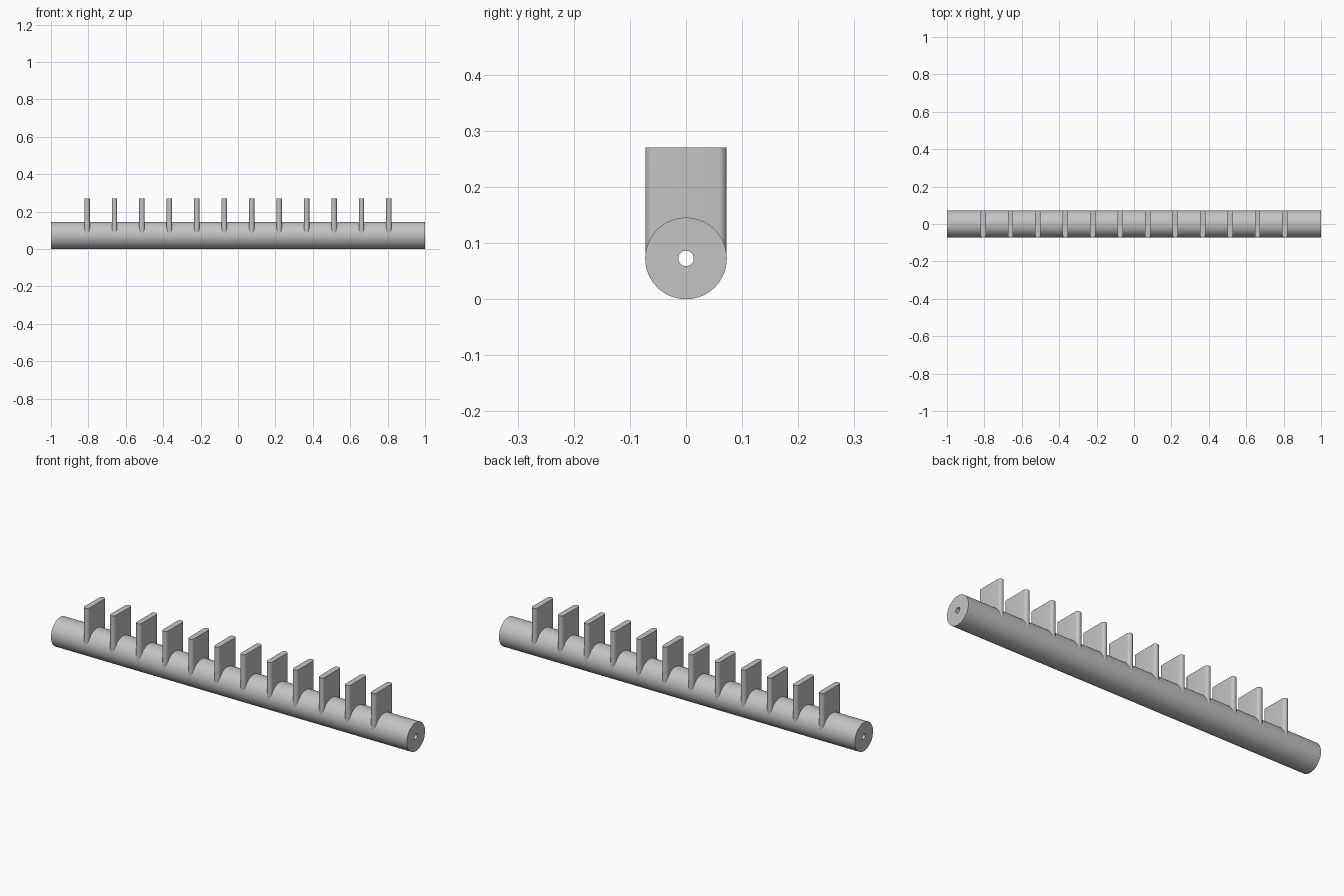
import bpy
import bmesh
from math import pi, sin, cos, sqrt

cube = bpy.data.objects.get("Cube")
if cube:
    bpy.data.objects.remove(cube, do_unlink=True)

LENGTH = 2.0
ROD_R = 0.0727
BORE_R = 0.0137
FIN_HALF_WIDTH = 0.0725
FIN_T = 0.029
FIN_TOP = 0.27
FIN_COUNT = 12
FIN_REACH = 0.807    # x of the outermost fins

grey = bpy.data.materials.new("light_grey")
grey.use_nodes = True
colour = (0.55, 0.55, 0.55, 1)
grey.diffuse_color = colour
grey.node_tree.nodes["Principled BSDF"].inputs["Base Color"].default_value = colour


def finish(bm, name):
    """Turn a bmesh into a mesh with the grey material and smooth curves."""
    bmesh.ops.recalc_face_normals(bm, faces=bm.faces)
    mesh = bpy.data.meshes.new(name)
    bm.to_mesh(mesh)
    bm.free()
    mesh.materials.append(grey)
    return mesh


def place(mesh, name, x=0.0):
    obj = bpy.data.objects.new(name, mesh)
    obj.location.x = x
    bpy.context.collection.objects.link(obj)
    return obj


def smooth(obj):
    bpy.ops.object.select_all(action='DESELECT')
    obj.select_set(True)
    bpy.context.view_layer.objects.active = obj
    bpy.ops.object.shade_smooth_by_angle(angle=pi / 6)


# Rod: a tube section spun around the x axis, with a bore right through
bm = bmesh.new()
h = LENGTH / 2
section = [bm.verts.new((x, 0, ROD_R + r))
           for x, r in ((-h, BORE_R), (-h, ROD_R), (h, ROD_R), (h, BORE_R))]
edges = [bm.edges.new((section[i], section[(i + 1) % 4])) for i in range(4)]
bmesh.ops.spin(bm, geom=section + edges, cent=(0, 0, ROD_R), axis=(1, 0, 0),
               angle=2 * pi, steps=96, use_merge=True)
bmesh.ops.remove_doubles(bm, verts=bm.verts, dist=1e-5)
smooth(place(finish(bm, "rod"), "rod"))

# Fin: upright plate with round front and back edges, its foot following the rod
bm = bmesh.new()
r = FIN_T / 2
steps = 16
outline = []
for side in (1, -1):
    for i in range(steps + 1):
        a = pi * i / steps
        outline.append((side * r * cos(a),
                        side * (FIN_HALF_WIDTH - r + r * sin(a))))
top = [bm.verts.new((x, y, FIN_TOP)) for x, y in outline]
foot = [bm.verts.new((x, y, ROD_R + sqrt(ROD_R ** 2 - y ** 2) - 0.002))
        for x, y in outline]
bm.faces.new(top)
bm.faces.new(foot[::-1])
n = len(outline)
for i in range(n):
    j = (i + 1) % n
    bm.faces.new((foot[i], foot[j], top[j], top[i]))
fin_mesh = finish(bm, "fin")

# Row of evenly spaced fins sharing one mesh
for i in range(FIN_COUNT):
    x = FIN_REACH * (2 * i / (FIN_COUNT - 1) - 1)
    fin = place(fin_mesh, f"fin_{i + 1}", x)
    if i == 0:
        first_fin = fin

# Smooth a single-user copy, then hand its mesh to the whole row
first_fin.data = fin_mesh.copy()
smooth(first_fin)
for obj in bpy.context.collection.objects:
    if obj.name.startswith("fin_"):
        obj.data = first_fin.data
bpy.data.meshes.remove(fin_mesh)
